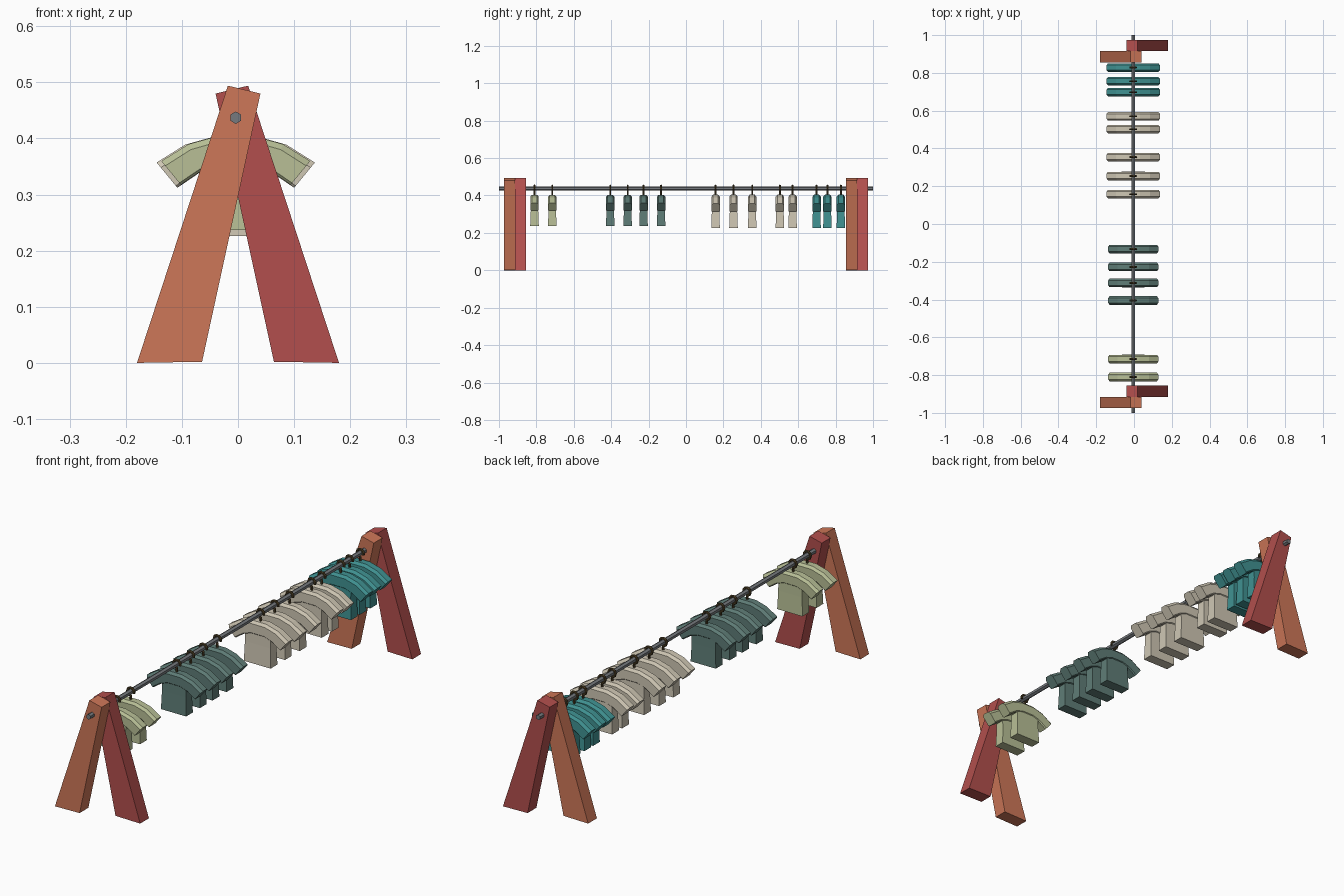
import bpy, bmesh, math
from mathutils import Vector

cube = bpy.data.objects.get("Cube")
if cube:
    bpy.data.objects.remove(cube, do_unlink=True)

ROD_X, ROD_Z = -0.004, 0.437


def material(name, srgb):
    rgb = [(c / 255 / 12.92) if c < 11 else ((c / 255 + 0.055) / 1.055) ** 2.4 for c in srgb]
    m = bpy.data.materials.new(name)
    m.use_nodes = True
    m.diffuse_color = (*rgb, 1)
    m.node_tree.nodes["Principled BSDF"].inputs["Base Color"].default_value = (*rgb, 1)
    return m


ORANGE = material("orange wood", (206, 119, 88))
RED = material("red wood", (178, 79, 77))
STEEL = material("grey steel", (118, 122, 126))
HOOK = material("dark bronze", (78, 64, 38))
GREEN = material("sage cloth", (184, 191, 150))
SLATE = material("slate green cloth", (95, 125, 119))
BEIGE = material("beige cloth", (207, 199, 180))
TEAL = material("teal cloth", (64, 146, 146))


def finish(name, bm, mat):
    bmesh.ops.recalc_face_normals(bm, faces=bm.faces)
    mesh = bpy.data.meshes.new(name)
    bm.to_mesh(mesh)
    bm.free()
    mesh.materials.append(mat)
    obj = bpy.data.objects.new(name, mesh)
    bpy.context.collection.objects.link(obj)
    return obj


def loft(bm, rings):
    """Closed solid through rings of equal point count."""
    rows = [[bm.verts.new(p) for p in ring] for ring in rings]
    n = len(rows[0])
    for a, b in zip(rows, rows[1:]):
        for i in range(n):
            j = (i + 1) % n
            bm.faces.new((a[i], a[j], b[j], b[i]))
    bm.faces.new(rows[0])
    bm.faces.new(rows[-1][::-1])


def leg(name, side, y0, y1, mat):
    # side = -1 leans from the left of the front view, +1 mirrors it
    outline = [(0.18, 0), (0.064, 0.002), (-0.04, 0.48), (0.018, 0.494)]
    bm = bmesh.new()
    loft(bm, [[(side * x, y, z) for x, z in outline] for y in (y0, y1)])
    finish(name, bm, mat)


def tube(bm, points, radius, sides):
    """Sweep along a path lying in the xz plane, or straight along y."""
    pts = [Vector(p) for p in points]
    rings = []
    for i, p in enumerate(pts):
        t = (pts[min(i + 1, len(pts) - 1)] - pts[max(i - 1, 0)]).normalized()
        u = Vector((1, 0, 0)) if abs(t.y) > 0.9 else Vector((0, 1, 0))
        v = t.cross(u)
        angles = [math.tau * (k + 0.5) / sides for k in range(sides)]
        rings.append([p + radius * (math.cos(a) * u + math.sin(a) * v) for a in angles])
    loft(bm, rings)


def shirt(name, y, mat, s):
    bm = bmesh.new()
    # Shoulder yoke with sleeves: (top x, top z, bottom x, bottom z), mirrored
    half = [(0.141, 0.357, 0.104, 0.312), (0.09, 0.389, 0.066, 0.338), (0.036, 0.404, 0.03, 0.35)]
    stations = half + [(-a, b, -c, d) for a, b, c, d in reversed(half)]
    t = 0.0225
    rings = []
    for tx, tz, bx, bz in stations:
        top, low = Vector((tx, 0, tz)), Vector((bx, 0, bz))
        section = [(-0.6, 0), (-1, 0.2), (-1, 0.92), (-0.8, 1), (0.8, 1), (1, 0.92), (1, 0.2), (0.6, 0)]
        rings.append([top.lerp(low, f) + Vector((0, w * t, 0)) for w, f in section])
    loft(bm, rings)
    # Torso flaring slightly towards the hem
    loft(bm, [[(-w, -d, z), (w, -d, z), (w, d, z), (-w, d, z)]
              for w, d, z in ((0.063, 0.023, 0.226), (0.06, 0.02, 0.31), (0.06, 0.019, 0.375))])
    for v in bm.verts:
        v.co = Vector((ROD_X + v.co.x * s, y + v.co.y, 0.4 + (v.co.z - 0.4) * s))
    finish(name, bm, mat)


def hanger(name, y):
    bm = bmesh.new()
    r = 0.016
    arc = [math.radians(-20 + 40 * k) for k in range(7)]
    path = [(ROD_X + r * math.cos(a), y, ROD_Z + r * math.sin(a)) for a in arc]
    path += [(ROD_X, y, ROD_Z - r - 0.003), (ROD_X, y, 0.39)]
    tube(bm, path, 0.0055, 6)
    finish(name, bm, HOOK)


# A-frame legs at both ends
for end, y in (("front", -0.974), ("back", 0.856)):
    leg(end + "_orange_leg", -1, y, y + 0.059, ORANGE)
    leg(end + "_red_leg", 1, y + 0.059, y + 0.118, RED)

# Hexagonal hanging rod
bm = bmesh.new()
tube(bm, [(ROD_X, -1, ROD_Z), (ROD_X, 1, ROD_Z)], 0.011, 6)
finish("hanging_rod", bm, STEEL)

# Shirts grouped by colour, each on its own hook
groups = [
    ("sage", GREEN, 0.94, (-0.81, -0.715)),
    ("slate", SLATE, 0.94, (-0.405, -0.312, -0.227, -0.133)),
    ("beige", BEIGE, 1.0, (0.158, 0.254, 0.354, 0.502, 0.57)),
    ("teal", TEAL, 1.0, (0.698, 0.756, 0.828)),
]
for label, mat, size, places in groups:
    for i, y in enumerate(places, 1):
        shirt(f"{label}_shirt_{i}", y, mat, size)
        hanger(f"{label}_hanger_hook_{i}", y)
